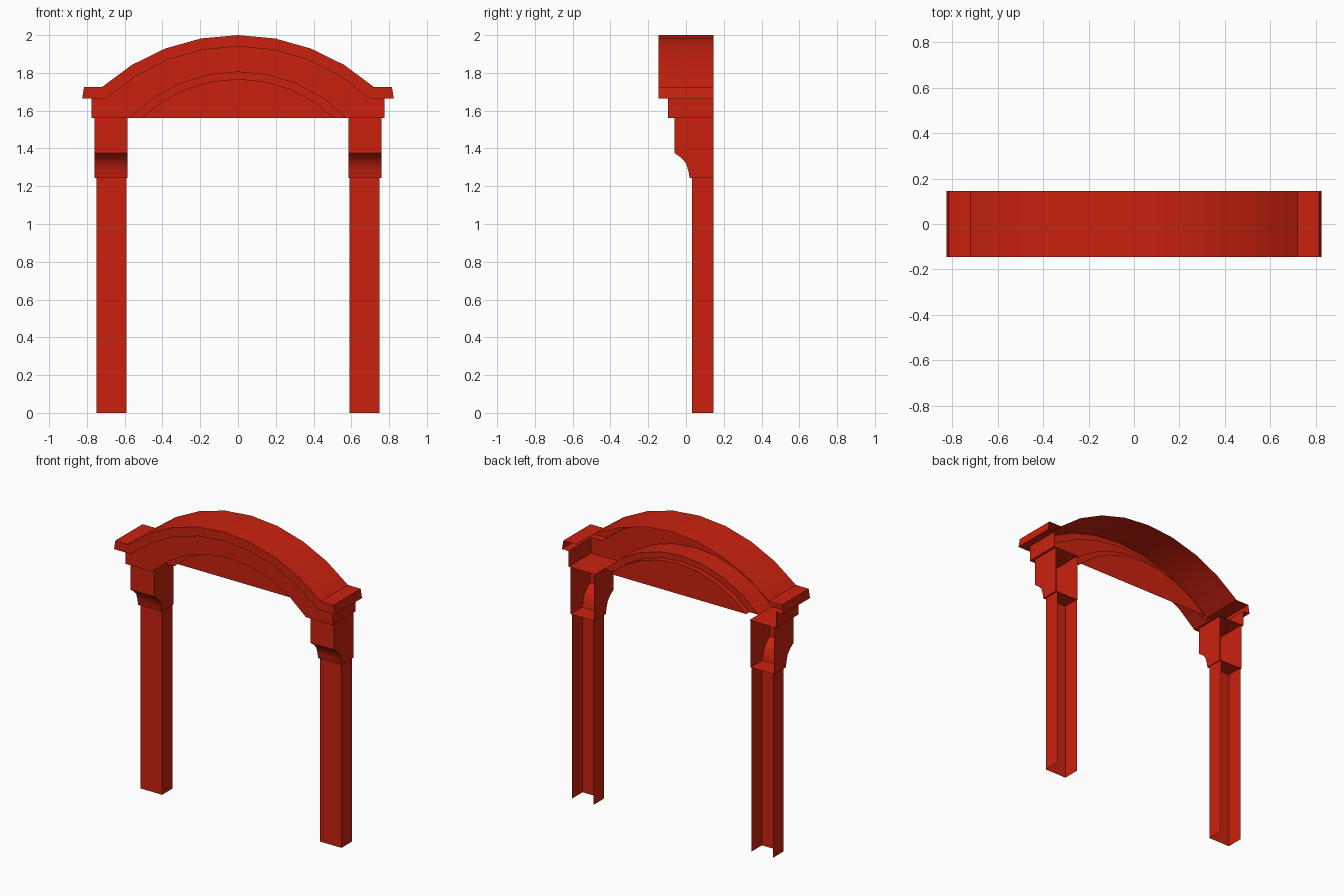
import bpy
import bmesh
import math

cube = bpy.data.objects.get("Cube")
if cube:
    bpy.data.objects.remove(cube, do_unlink=True)

RED = (0.59, 0.0155, 0.0045, 1.0)
paint = bpy.data.materials.new("red_paint")
paint.use_nodes = True
paint.diffuse_color = RED
paint.node_tree.nodes["Principled BSDF"].inputs["Base Color"].default_value = RED

BACK = 0.145      # open rear plane
HOOD = -0.145     # front of the hood
BAND = -0.095     # front of the arch band
PANEL = 0.085     # recessed infill panel
STEP = 0.05       # front of the inner lip
SPRING = 1.56     # underside of the arch


def sheet(name, rows, caps=()):
    """Open shell: quads between neighbouring rows of points, plus flat caps."""
    bm = bmesh.new()
    grid = [[bm.verts.new(p) for p in row] for row in rows]
    for a, b in zip(grid, grid[1:]):
        for i in range(len(a) - 1):
            bm.faces.new((a[i], a[i + 1], b[i + 1], b[i]))
    for cap in caps:
        bm.faces.new([bm.verts.new(p) for p in cap])
    bmesh.ops.remove_doubles(bm, verts=bm.verts[:], dist=0.0005)
    bmesh.ops.recalc_face_normals(bm, faces=bm.faces[:])
    mesh = bpy.data.meshes.new(name)
    bm.to_mesh(mesh)
    bm.free()
    mesh.materials.append(paint)
    obj = bpy.data.objects.new(name, mesh)
    bpy.context.collection.objects.link(obj)
    bpy.ops.object.select_all(action="DESELECT")
    obj.select_set(True)
    bpy.context.view_layer.objects.active = obj
    bpy.ops.object.shade_smooth_by_angle(angle=math.radians(25))
    return obj


def arc(half, spring, apex, steps=8):
    """Segmental arc in x and z, from left to right."""
    rise = apex - spring
    r = (half * half + rise * rise) / (2 * rise)
    top = math.asin(half / r)
    angles = [top * (2 * i / steps - 1) for i in range(steps + 1)]
    return [(r * math.sin(a), apex - r + r * math.cos(a)) for a in angles]


def ends(line, x, z):
    """Extend an arc with a flat shoulder on both sides."""
    return [(-x, z)] + line + [(x, z)]


def at(line, y):
    return [(x, y, z) for x, z in line]


top_arc = arc(0.72, 1.725, 2.0)
low_arc = arc(0.695, 1.665, 1.94)
band_arc = arc(0.575, SPRING, 1.805)
lip_arc = arc(0.51, SPRING, 1.765)

# Curved hood with flat shoulders and its narrow underside ledge
crown = ends(top_arc, 0.815, 1.725)
eave = ends(low_arc, 0.825, 1.665)
neck = ends(low_arc, 0.775, 1.665)
sheet("hood", [at(crown, BACK), at(crown, HOOD), at(eave, HOOD), at(neck, BAND)])

# Arch band, face only
sheet("arch_band", [at(neck, BAND), at(ends(band_arc, 0.775, SPRING), BAND)])

# Soffit, inner lip and infill panel
sill = [(x, SPRING) for x, z in lip_arc]
sheet("arch_soffit", [at(band_arc, BAND), at(band_arc, STEP), at(lip_arc, STEP),
                      at(lip_arc, PANEL)])
sheet("arch_panel", [], caps=[at(lip_arc, PANEL)])

# Supports on each side
for side, label in ((1, "left"), (-1, "right")):
    # Returns of the hood and band, and the floor of the band
    ret = [(0.815, HOOD, 1.725), (0.825, HOOD, 1.665), (0.775, BAND, 1.665),
           (0.775, BAND, SPRING), (0.575, BAND, SPRING)]
    front = [(side * x, y, z) for x, y, z in ret]
    sheet(label + "_arch_end", [front, [(x, BACK, z) for x, y, z in front]])

    # Coved bracket, open at the back
    cove = [(-0.06, SPRING), (-0.06, 1.375), (-0.027, 1.352), (0.0, 1.322),
            (0.013, 1.28), (0.02, 1.243), (BACK, 1.243)]
    walls = [[(side * x, y, z) for y, z in cove] for x in (0.585, 0.76)]
    caps = [w + [(w[0][0], BACK, SPRING)] for w in walls]
    sheet(label + "_bracket", walls, caps)

    # Channel-shaped post
    plan = [(0.59, BACK), (0.59, 0.033), (0.75, 0.033), (0.75, BACK)]
    sheet(label + "_post", [[(side * x, y, z) for x, y in plan] for z in (0, 1.243)])
